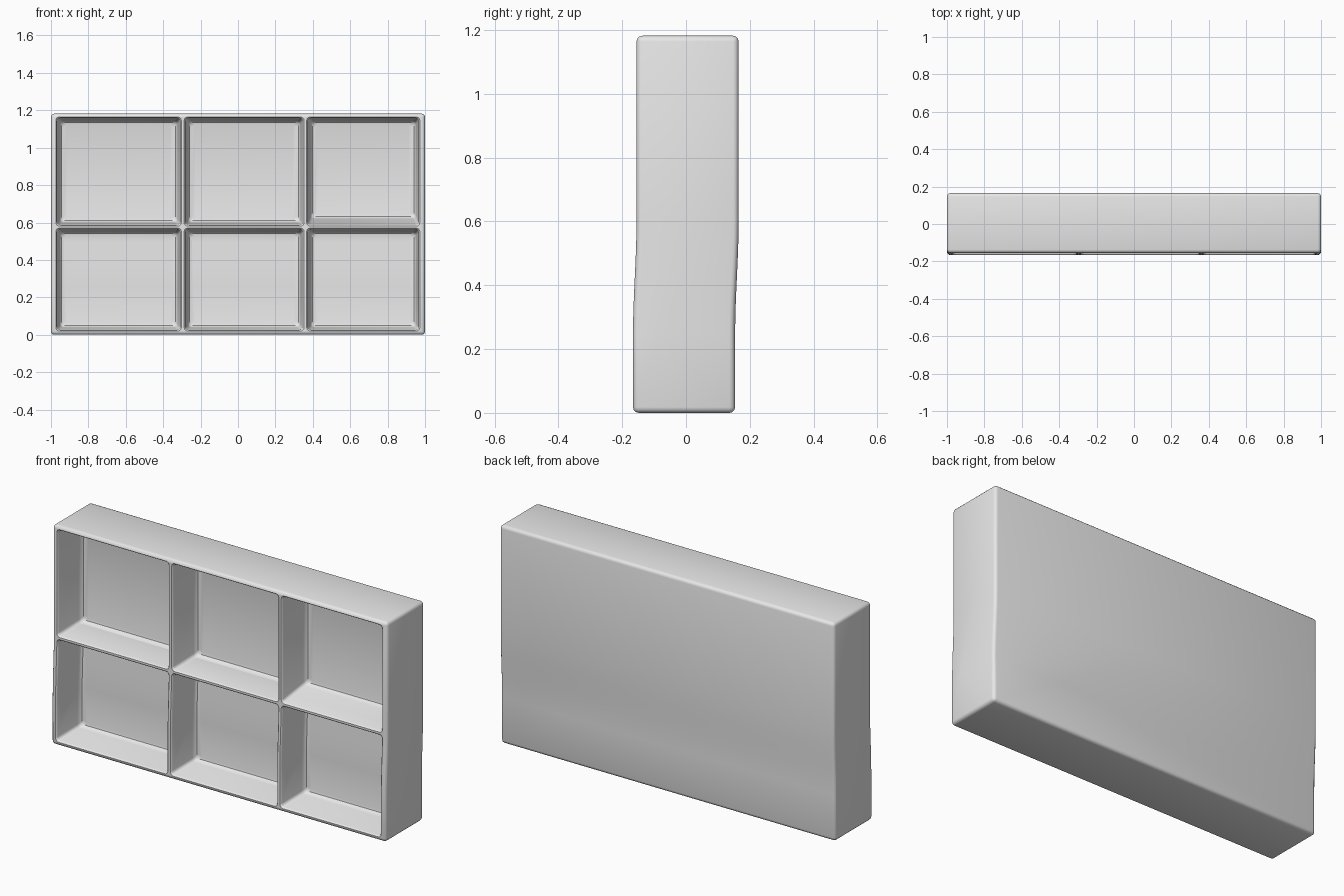
import bpy, bmesh, math
from mathutils import Vector

if "Cube" in bpy.data.objects:
    bpy.data.objects.remove(bpy.data.objects["Cube"])

grey = bpy.data.materials.new("plain_grey")
grey.diffuse_color = (0.8, 0.8, 0.8, 1)
grey.use_nodes = True
grey.node_tree.nodes["Principled BSDF"].inputs["Base Color"].default_value = grey.diffuse_color

HEIGHT, FRONT, BACK = 1.182, -0.155, 0.165


def finish(bm, name):
    bmesh.ops.recalc_face_normals(bm, faces=bm.faces)
    mesh = bpy.data.meshes.new(name)
    bm.to_mesh(mesh)
    bm.free()
    obj = bpy.data.objects.new(name, mesh)
    bpy.context.collection.objects.link(obj)
    return obj


def rounded_rect(x0, x1, z0, z1, r, y, steps=4):
    """Corner-rounded rectangle facing the front."""
    pts = []
    corners = [(x1 - r, z1 - r), (x0 + r, z1 - r), (x0 + r, z0 + r), (x1 - r, z0 + r)]
    for i, (cx, cz) in enumerate(corners):
        for k in range(steps + 1):
            a = math.pi / 2 * (i + k / steps)
            pts.append((cx + r * math.cos(a), y, cz + r * math.sin(a)))
    return pts


def pocket(name, x0, x1, z0, z1, lift=0.0):
    """Tapered compartment cutter: eased mouth, drafted walls, filleted floor."""
    # depth position, inset, share of the raised sill
    profile = [(-0.30, -0.006, 0), (-0.155, -0.006, 0), (-0.151, -0.002, 0),
               (-0.145, 0.0, 0), (0.005, 0.013, 1), (0.020, 0.017, 1),
               (0.029, 0.024, 1), (0.032, 0.036, 1)]
    bm = bmesh.new()
    rings = []
    for y, d, s in profile:
        pts = rounded_rect(x0 + d, x1 - d, z0 + d + s * lift, z1 - d, 0.018, y)
        rings.append([bm.verts.new(p) for p in pts])
    n = len(rings[0])
    for a, b in zip(rings, rings[1:]):
        for i in range(n):
            bm.faces.new((a[i], a[(i + 1) % n], b[(i + 1) % n], b[i]))
    bm.faces.new(rings[0])
    bm.faces.new(rings[-1])
    obj = finish(bm, name)
    obj.hide_render = True
    return obj


# Solid case with softened edges
bm = bmesh.new()
bmesh.ops.create_cube(bm, size=1)
for v in bm.verts:
    v.co = Vector((v.co.x * 2, (FRONT + BACK) / 2 + v.co.y * (BACK - FRONT),
                   (v.co.z + 0.5) * HEIGHT))
bmesh.ops.bevel(bm, geom=bm.edges[:], offset=0.018, segments=3,
                profile=0.5, affect='EDGES')
case = finish(bm, "compartment_case")

# Six compartments cut from the front
columns = [(-0.968, -0.309), (-0.282, 0.347), (0.373, 0.966)]
rows = [(0.026, 0.564), (0.587, 1.158)]
cutters = []
for c, (x0, x1) in enumerate(columns):
    for r, (z0, z1) in enumerate(rows):
        lift = 0.02 if (c == 2 and r == 1) else 0.0
        cut = pocket(f"compartment_cutter_{c}_{r}", x0, x1, z0, z1, lift)
        cutters.append(cut)
        mod = case.modifiers.new("compartment", 'BOOLEAN')
        mod.operation = 'DIFFERENCE'
        mod.solver = 'EXACT'
        mod.object = cut

# Bake the cuts
bpy.context.view_layer.update()
graph = bpy.context.evaluated_depsgraph_get()
baked = bpy.data.meshes.new_from_object(case.evaluated_get(graph))
case.modifiers.clear()
case.data = baked
for cut in cutters:
    bpy.data.objects.remove(cut, do_unlink=True)

# Gentle forward step of the lower half
HIGH, LOW, SHIFT = 0.60, 0.25, 0.011
bm = bmesh.new()
bm.from_mesh(baked)
bmesh.ops.triangulate(bm, faces=bm.faces[:])
for i in range(8):
    z = LOW + (HIGH - LOW) * i / 7
    bmesh.ops.bisect_plane(bm, geom=bm.verts[:] + bm.edges[:] + bm.faces[:],
                           plane_co=(0, 0, z), plane_no=(0, 0, 1))
for v in bm.verts:
    t = min(1, max(0, (HIGH - v.co.z) / (HIGH - LOW)))
    v.co.y -= SHIFT * t * t * (3 - 2 * t)
bm.to_mesh(baked)
bm.free()

baked.materials.clear()
baked.materials.append(grey)
for p in baked.polygons:
    p.material_index = 0

bpy.ops.object.select_all(action='DESELECT')
case.select_set(True)
bpy.context.view_layer.objects.active = case
bpy.ops.object.shade_smooth_by_angle(angle=math.radians(35))
